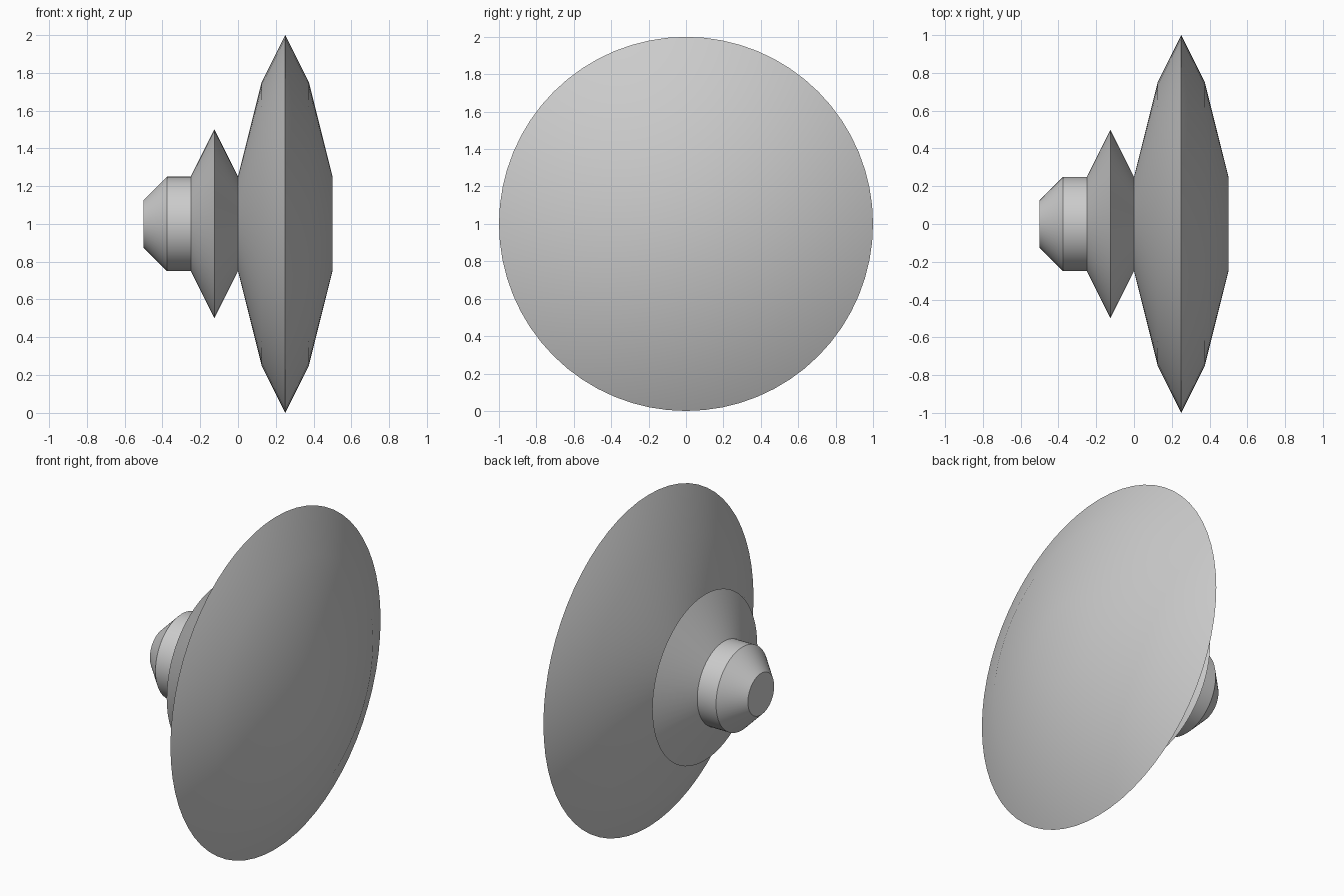
import bpy, bmesh
from math import radians, tau
from mathutils import Matrix, Vector

if "Cube" in bpy.data.objects:
    bpy.data.objects.remove(bpy.data.objects["Cube"], do_unlink=True)

SEGMENTS = 64
AXIS_HEIGHT = 1.0

grey = bpy.data.materials.new("plain_grey")
grey.use_nodes = True
colour = (0.6, 0.6, 0.6, 1)
grey.diffuse_color = colour
grey.node_tree.nodes["Principled BSDF"].inputs["Base Color"].default_value = colour


def turned_part(name, profile, capped=None):
    """Turn (x, radius) points round the x axis; cap the first or last ring."""
    bm = bmesh.new()
    rings = []
    for x, radius in profile:
        rings.append([
            bm.verts.new(Matrix.Rotation(tau * i / SEGMENTS, 3, 'X') @ Vector((x, 0, radius)))
            for i in range(SEGMENTS)])
    for a, b in zip(rings, rings[1:]):
        for i in range(SEGMENTS):
            j = (i + 1) % SEGMENTS
            bm.faces.new((a[i], b[i], b[j], a[j]))
    if capped == "first":
        bm.faces.new(rings[0])
    elif capped == "last":
        bm.faces.new(reversed(rings[-1]))
    bmesh.ops.recalc_face_normals(bm, faces=bm.faces)
    # Open shells: make the walls face away from the axis
    wall = max(bm.faces, key=lambda f: f.calc_center_median().yz.length)
    if wall.normal.yz.dot(wall.calc_center_median().yz) < 0:
        bmesh.ops.reverse_faces(bm, faces=bm.faces)
    mesh = bpy.data.meshes.new(name)
    bm.to_mesh(mesh)
    bm.free()
    mesh.materials.append(grey)
    obj = bpy.data.objects.new(name, mesh)
    obj.location.z = AXIS_HEIGHT
    bpy.context.collection.objects.link(obj)
    bpy.ops.object.select_all(action='DESELECT')
    obj.select_set(True)
    bpy.context.view_layer.objects.active = obj
    bpy.ops.object.shade_smooth_by_angle(angle=radians(30))
    return obj


# Chamfered hub end
turned_part("hub", [(-0.5, 0.125), (-0.375, 0.25), (-0.25, 0.25)], "first")
# Small sharp-rimmed collar
turned_part("collar", [(-0.25, 0.25), (-0.125, 0.5), (0, 0.25)])
# Large lens-shaped disc
turned_part("main_disc", [(0, 0.25), (0.125, 0.75), (0.25, 1),
                          (0.375, 0.75), (0.5, 0.25)], "last")
